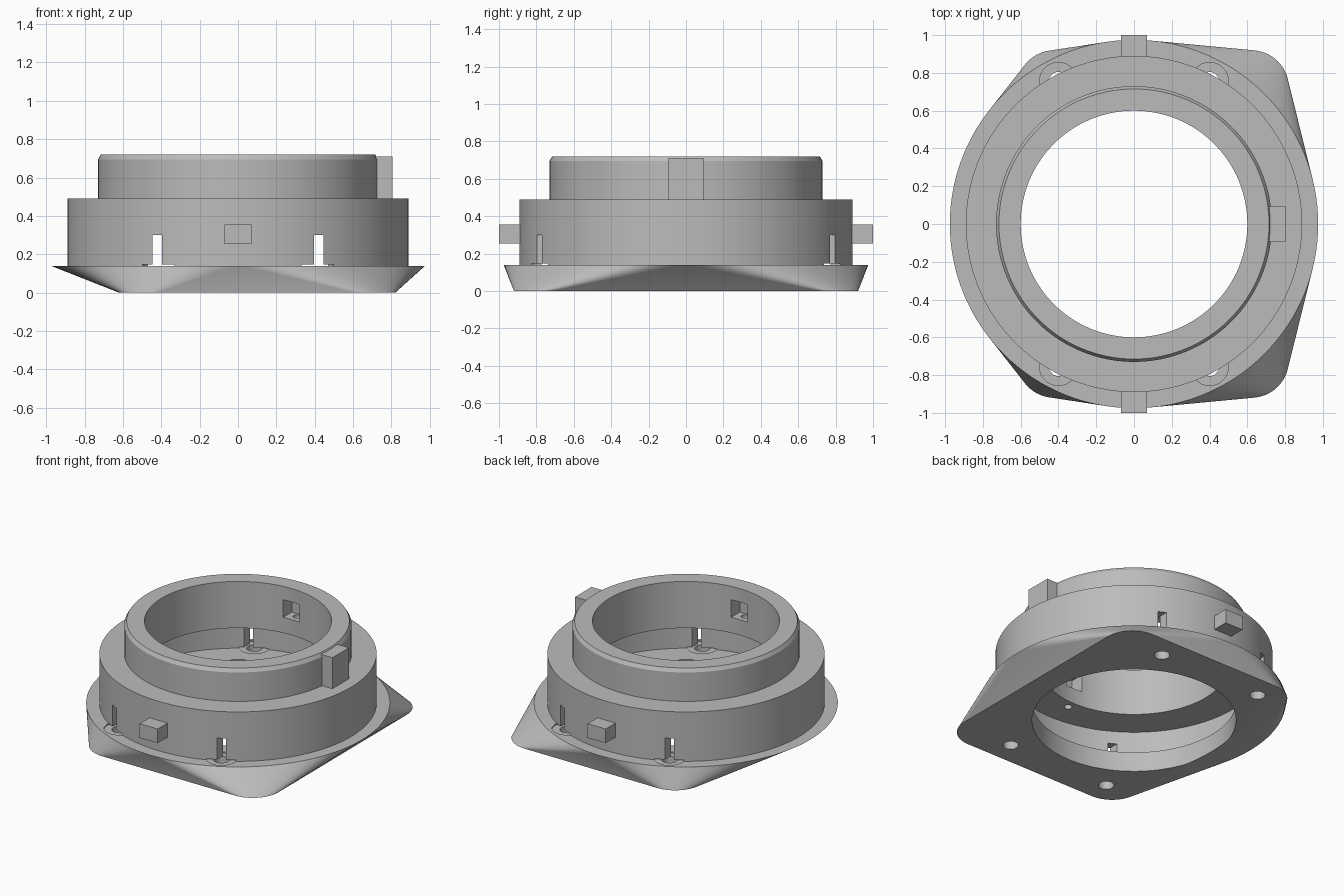
import bpy, bmesh, math
from mathutils import Vector, Matrix

SEGMENTS = 128

default = bpy.data.objects.get("Cube")
if default:
    bpy.data.objects.remove(default, do_unlink=True)

gray = bpy.data.materials.new("plain gray")
gray.use_nodes = True
gray.diffuse_color = (0.5, 0.5, 0.5, 1)
gray.node_tree.nodes["Principled BSDF"].inputs["Base Color"].default_value = (0.5, 0.5, 0.5, 1)


def make_object(name, bm):
    bmesh.ops.recalc_face_normals(bm, faces=bm.faces)
    mesh = bpy.data.meshes.new(name)
    bm.to_mesh(mesh)
    bm.free()
    mesh.materials.append(gray)
    obj = bpy.data.objects.new(name, mesh)
    bpy.context.collection.objects.link(obj)
    return obj


def box(name, low, high):
    low, high = Vector(low), Vector(high)
    bm = bmesh.new()
    place = Matrix.Translation((low + high) / 2) @ Matrix.Diagonal((*(high - low), 1))
    bmesh.ops.create_cube(bm, size=1, matrix=place)
    return make_object(name, bm)


def cylinder(name, x, y, radius, bottom, top, segments=32):
    bm = bmesh.new()
    bmesh.ops.create_cone(bm, cap_ends=True, segments=segments, radius1=radius, radius2=radius,
                          depth=top - bottom,
                          matrix=Matrix.Translation((x, y, (bottom + top) / 2)))
    return make_object(name, bm)


def lathe(name, profile):
    bm = bmesh.new()
    rings = []
    for i in range(SEGMENTS):
        a = math.tau * i / SEGMENTS
        rings.append([bm.verts.new((r * math.cos(a), r * math.sin(a), z)) for r, z in profile])
    n = len(profile)
    for i, ring in enumerate(rings):
        after = rings[(i + 1) % SEGMENTS]
        for j in range(n):
            k = (j + 1) % n
            bm.faces.new((ring[j], after[j], after[k], ring[k]))
    return make_object(name, bm)


def activate(obj):
    bpy.ops.object.select_all(action='DESELECT')
    obj.select_set(True)
    bpy.context.view_layer.objects.active = obj


def cut(target, cutter):
    activate(target)
    mod = target.modifiers.new("cut", 'BOOLEAN')
    mod.operation = 'DIFFERENCE'
    mod.solver = 'EXACT'
    mod.object = cutter
    bpy.ops.object.modifier_apply(modifier=mod.name)
    bpy.data.objects.remove(cutter, do_unlink=True)


# Flange: hull between a rounded rectangle below and a circle above
def arc(cx, cy, radius, z, segments):
    for i in range(segments):
        a = math.tau * i / segments
        yield (cx + radius * math.cos(a), cy + radius * math.sin(a), z)


bm = bmesh.new()
for cx in (-0.42, 0.62):
    for cy in (-0.72, 0.72):
        for p in arc(cx, cy, 0.2, 0, 64):
            bm.verts.new(p)
for p in arc(0, 0, 0.975, 0.14, SEGMENTS):
    bm.verts.new(p)
hull = bmesh.ops.convex_hull(bm, input=bm.verts)
spare = set(hull["geom_interior"]) | set(hull["geom_unused"])
bmesh.ops.delete(bm, geom=[v for v in spare if isinstance(v, bmesh.types.BMVert)], context='VERTS')
bmesh.ops.dissolve_limit(bm, angle_limit=0.001, verts=bm.verts, edges=bm.edges)
flange = make_object("flange", bm)
cut(flange, cylinder("opening_cutter", 0, 0, 0.655, -0.1, 0.3, SEGMENTS))

# Sleeve: stepped hollow ring with a wide cavity below and a chamfered rim
sleeve = lathe("sleeve", [(0.83, 0.14), (0.89, 0.14), (0.89, 0.49), (0.73, 0.49), (0.73, 0.695),
                          (0.715, 0.72), (0.6, 0.72), (0.6, 0.39), (0.83, 0.39)])

# Screw holes with shallow recesses, and the slots above them
for sx in (-1, 1):
    for sy in (-1, 1):
        x, y = 0.4 * sx, 0.755 * sy
        cut(flange, cylinder("screw_cutter", x, y, 0.05, -0.1, 0.3))
        for part in (flange, sleeve):
            cut(part, cylinder("recess_cutter", x, y, 0.1, 0.132, 0.148, 48))
    cut(sleeve, box("slot_cutter", (0.42 * sx - 0.025, -1, 0.1), (0.42 * sx + 0.025, 1, 0.3)))

# Pockets in the bore, each with a pin hole down to the cavity
for sy in (-1, 1):
    y1, y2 = sorted((0.5 * sy, 0.695 * sy))
    cut(sleeve, box("pocket_cutter", (-0.065, y1, 0.5), (0.065, y2, 0.625)))
    cut(sleeve, cylinder("pin_hole_cutter", 0, 0.66 * sy, 0.025, 0.3, 0.55, 24))

for part in (flange, sleeve):
    activate(part)
    bpy.ops.object.shade_smooth_by_angle(angle=math.radians(30))

# Side pegs and the upright locating key
for side, sy in (("front", -1), ("back", 1)):
    y1, y2 = sorted((0.86 * sy, 1.0 * sy))
    box(side + "_peg", (-0.07, y1, 0.255), (0.07, y2, 0.355))
box("locating_key", (0.7, -0.093, 0.49), (0.805, 0.093, 0.71))
